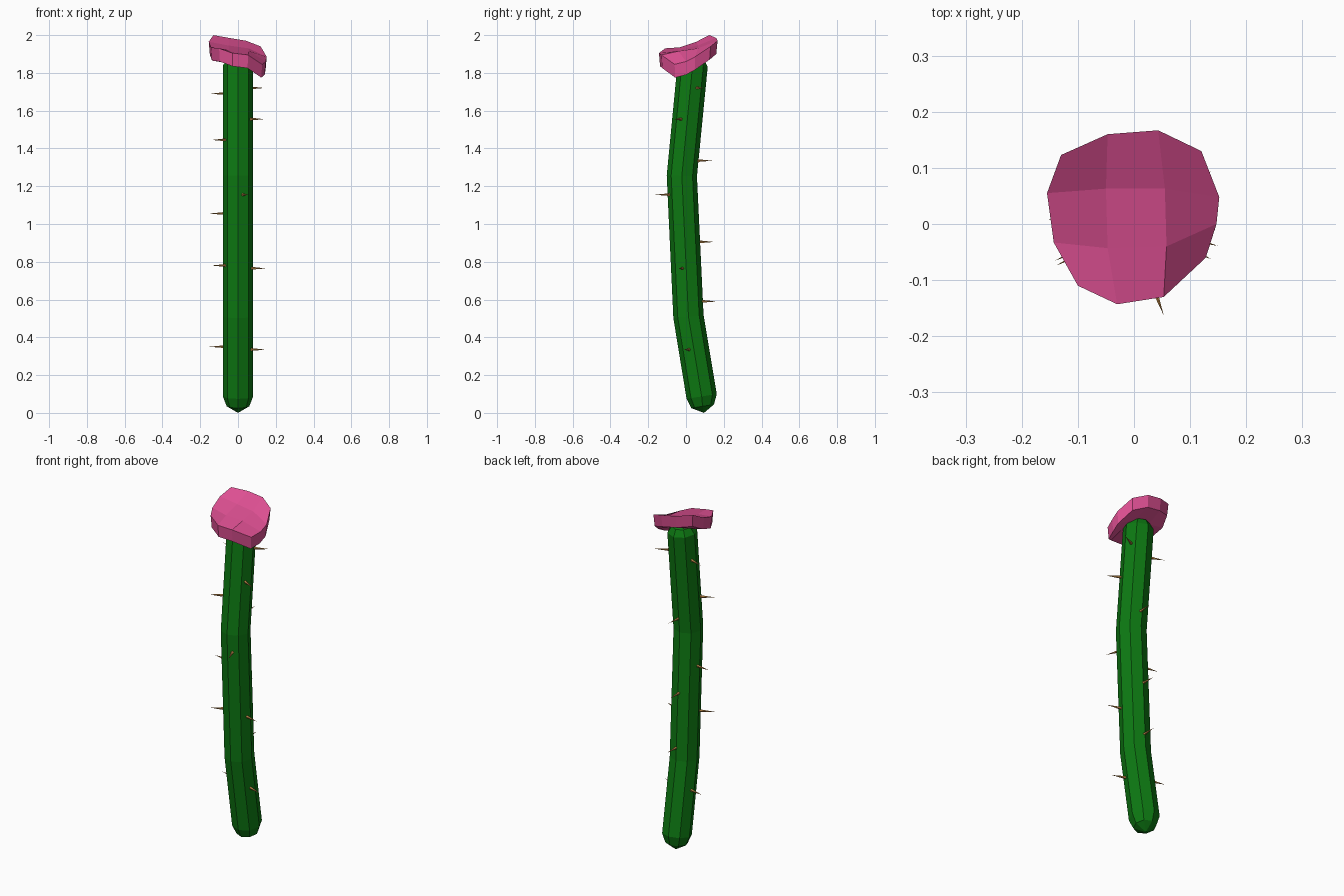
import bpy, bmesh, math
from mathutils import Vector

cube = bpy.data.objects.get("Cube")
if cube:
    bpy.data.objects.remove(cube, do_unlink=True)


def make_material(name, color):
    mat = bpy.data.materials.new(name)
    mat.use_nodes = True
    mat.diffuse_color = (*color, 1)
    mat.node_tree.nodes["Principled BSDF"].inputs["Base Color"].default_value = (*color, 1)
    return mat


def finish(name, bm, mat):
    bmesh.ops.recalc_face_normals(bm, faces=bm.faces)
    mesh = bpy.data.meshes.new(name)
    bm.to_mesh(mesh)
    bm.free()
    mesh.materials.append(mat)
    obj = bpy.data.objects.new(name, mesh)
    bpy.context.collection.objects.link(obj)
    return obj


green = make_material("stem green", (0.004, 0.19, 0.006))
pink = make_material("flower pink", (0.73, 0.08, 0.29))
tan = make_material("spine tan", (0.55, 0.27, 0.07))

# Bent octagonal stem: each ring is (y, z, radius, lean)
SIDES = 8
RINGS = [(0.088, 0.035, 0.06, -0.16), (0.083, 0.087, 0.08, -0.16),
         (0.013, 0.51, 0.08, -0.1), (-0.022, 1.255, 0.08, 0.03),
         (0.035, 1.84, 0.08, 0.1), (0.04, 1.875, 0.055, 0.1)]
bm = bmesh.new()
loops = []
for y, z, r, lean in RINGS:
    loop = []
    for i in range(SIDES):
        a = math.tau * i / SIDES
        d = r * math.sin(a)
        loop.append(bm.verts.new((r * math.cos(a), y + d, z - lean * d)))
    loops.append(loop)
for low, high in zip(loops, loops[1:]):
    for i in range(SIDES):
        j = (i + 1) % SIDES
        bm.faces.new((low[i], low[j], high[j], high[i]))
for loop, tip in ((loops[0], (0, 0.095, 0)), (loops[-1], (0, 0.04, 1.89))):
    apex = bm.verts.new(tip)
    for i in range(SIDES):
        bm.faces.new((loop[i], loop[(i + 1) % SIDES], apex))
finish("stem", bm, green)

# Wavy flower cap: a four by four grid of points, front row first
GRID = [[(-0.1, -0.11, 1.93), (-0.03, -0.143, 1.905), (0.053, -0.13, 1.895), (0.128, -0.06, 1.845)],
        [(-0.143, -0.033, 1.935), (-0.047, -0.043, 1.92), (0.058, -0.04, 1.915), (0.147, 0, 1.86)],
        [(-0.155, 0.055, 1.965), (-0.05, 0.063, 1.945), (0.055, 0.063, 1.93), (0.152, 0.048, 1.885)],
        [(-0.13, 0.123, 2.0), (-0.047, 0.16, 1.985), (0.043, 0.167, 1.97), (0.12, 0.13, 1.94)]]
bm = bmesh.new()
top = [[bm.verts.new(p) for p in row] for row in GRID]
for j in range(3):
    for i in range(3):
        bm.faces.new((top[j][i], top[j][i + 1], top[j + 1][i + 1], top[j + 1][i]))
under = bmesh.ops.extrude_face_region(bm, geom=bm.faces[:])["geom"]
for v in under:
    if isinstance(v, bmesh.types.BMVert):
        v.co = (v.co.x * 0.96, v.co.y * 0.96, v.co.z - 0.07)
finish("flower", bm, pink)


def stem_y(z):
    for (y0, z0, _, _), (y1, z1, _, _) in zip(RINGS, RINGS[1:]):
        if z0 <= z <= z1:
            return y0 + (y1 - y0) * (z - z0) / (z1 - z0)


# Spines: (height, heading in degrees), grouped by the side they grow from
SPINES = {"right": [(1.69, 160), (1.445, 207), (1.055, 172), (0.78, 205), (0.35, 168)],
          "left": [(1.72, 27), (1.555, -27), (0.765, -15), (0.335, -20)],
          "back": [(1.335, 85), (0.905, 92), (0.59, 88)],
          "front": [(1.155, -70)]}
for side, spots in SPINES.items():
    for n, (z, heading) in enumerate(spots, 1):
        a = math.radians(heading)
        direction = Vector((math.cos(a), math.sin(a), 0))
        bm = bmesh.new()
        bmesh.ops.create_cone(bm, segments=5, radius1=0.009, radius2=0, depth=0.09, cap_ends=True)
        obj = finish(f"{side}_spine_{n}", bm, tan)
        obj.rotation_euler = direction.to_track_quat("Z", "Y").to_euler()
        obj.location = Vector((0, stem_y(z), z)) + direction * 0.11
